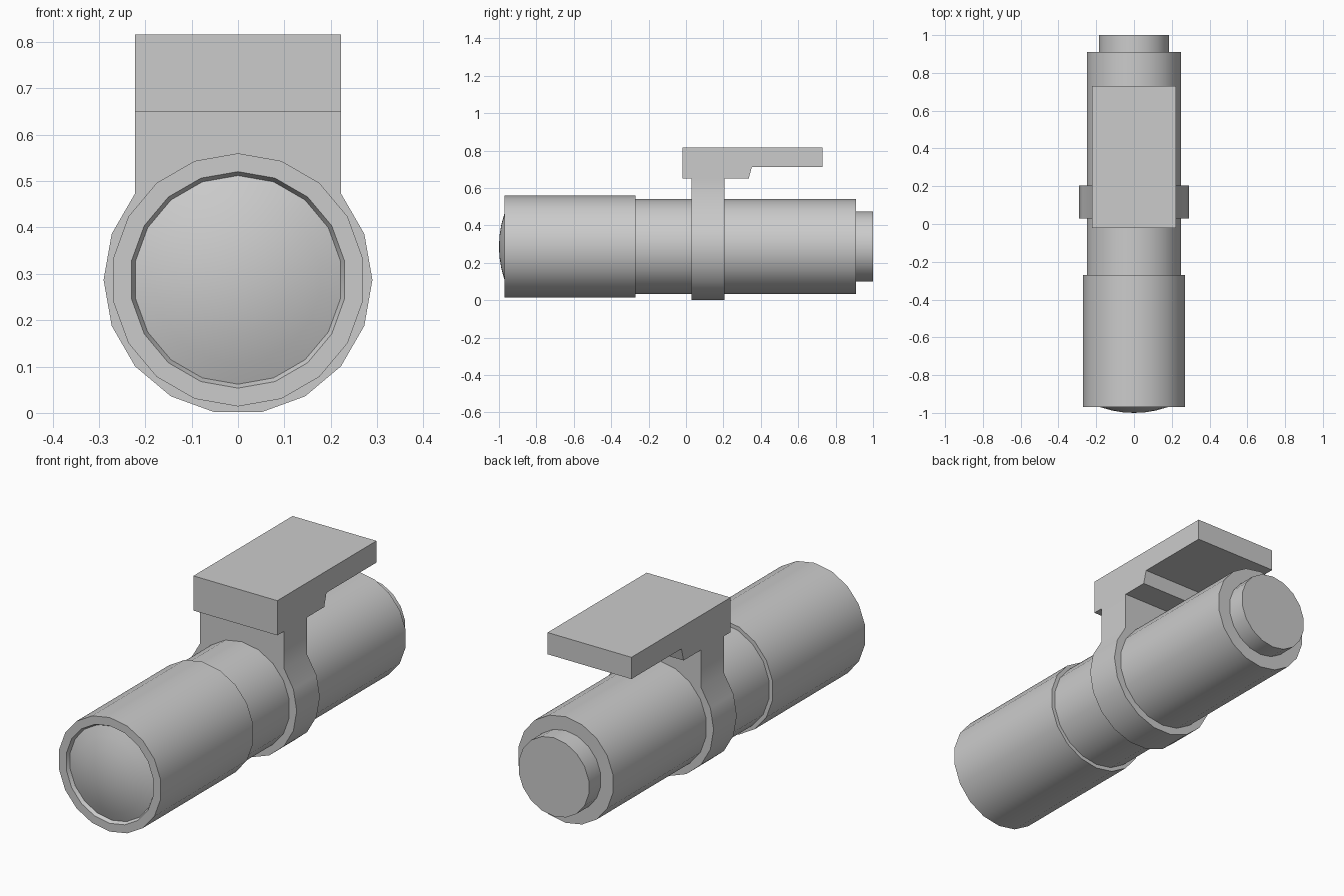
import bpy, bmesh
from math import sin, cos, pi, radians

if "Cube" in bpy.data.objects:
    bpy.data.objects.remove(bpy.data.objects["Cube"])

SIDES = 18      # facets around the tube
ZC = 0.287      # height of the tube axis


def finish(name, bm):
    mesh = bpy.data.meshes.new(name)
    bm.to_mesh(mesh)
    bm.free()
    ob = bpy.data.objects.new(name, mesh)
    bpy.context.collection.objects.link(ob)
    bpy.ops.object.select_all(action='DESELECT')
    ob.select_set(True)
    bpy.context.view_layer.objects.active = ob
    bpy.ops.object.shade_smooth_by_angle(angle=radians(30))
    return ob


def lathe(name, profile):
    """Revolve (radius, y) points, listed front to back, about the tube axis."""
    bm = bmesh.new()
    rings = []
    for r, y in profile:
        rings.append([bm.verts.new((r * sin(2 * pi * k / SIDES), y,
                                    ZC + r * cos(2 * pi * k / SIDES)))
                      for k in range(SIDES)])
    for a, b in zip(rings, rings[1:]):
        for k in range(SIDES):
            n = (k + 1) % SIDES
            bm.faces.new((a[k], a[n], b[n], b[k]))
    bmesh.ops.remove_doubles(bm, verts=bm.verts, dist=1e-5)
    return finish(name, bm)


def extrude(name, points, offset):
    """Extrude a planar outline into a solid."""
    bm = bmesh.new()
    face = bm.faces.new([bm.verts.new(p) for p in points])
    top = bmesh.ops.extrude_face_region(bm, geom=[face], use_keep_orig=True)
    moved = [g for g in top['geom'] if isinstance(g, bmesh.types.BMVert)]
    bmesh.ops.translate(bm, verts=moved, vec=offset)
    bmesh.ops.recalc_face_normals(bm, faces=bm.faces)
    return finish(name, bm)


# Tube: bevelled front opening, wide head, narrower body, back shoulder
lathe("housing", [(0.225, -0.953), (0.2335, -0.97), (0.273, -0.97), (0.273, -0.27),
                  (0.254, -0.27), (0.254, 0.91), (0.188, 0.91)])

# Domed lens bulging out of the front opening
lathe("lens", [(0, -1.0), (0.06, -0.997), (0.12, -0.987), (0.18, -0.97), (0.225, -0.953)])

# Push button on the tail
lathe("tail_button", [(0.188, 0.91), (0.188, 1.0), (0, 1.0)])

# Clamp ring with its neck rising to the mounting plate
ring = [(0.29 * cos(radians(a)), 0.03, ZC + 0.29 * sin(radians(a)))
        for a in range(140, 401, 20)]
w = ring[-1][0]
extrude("clamp_ring", ring + [(w, 0.03, 0.65), (-w, 0.03, 0.65)], (0, 0.175, 0))

# Mounting plate with the thicker stepped block beneath
side = [(-0.02, 0.65), (0.335, 0.65), (0.352, 0.712), (0.73, 0.712), (0.73, 0.816), (-0.02, 0.816)]
extrude("mounting_plate", [(-w, y, z) for y, z in side], (2 * w, 0, 0))
